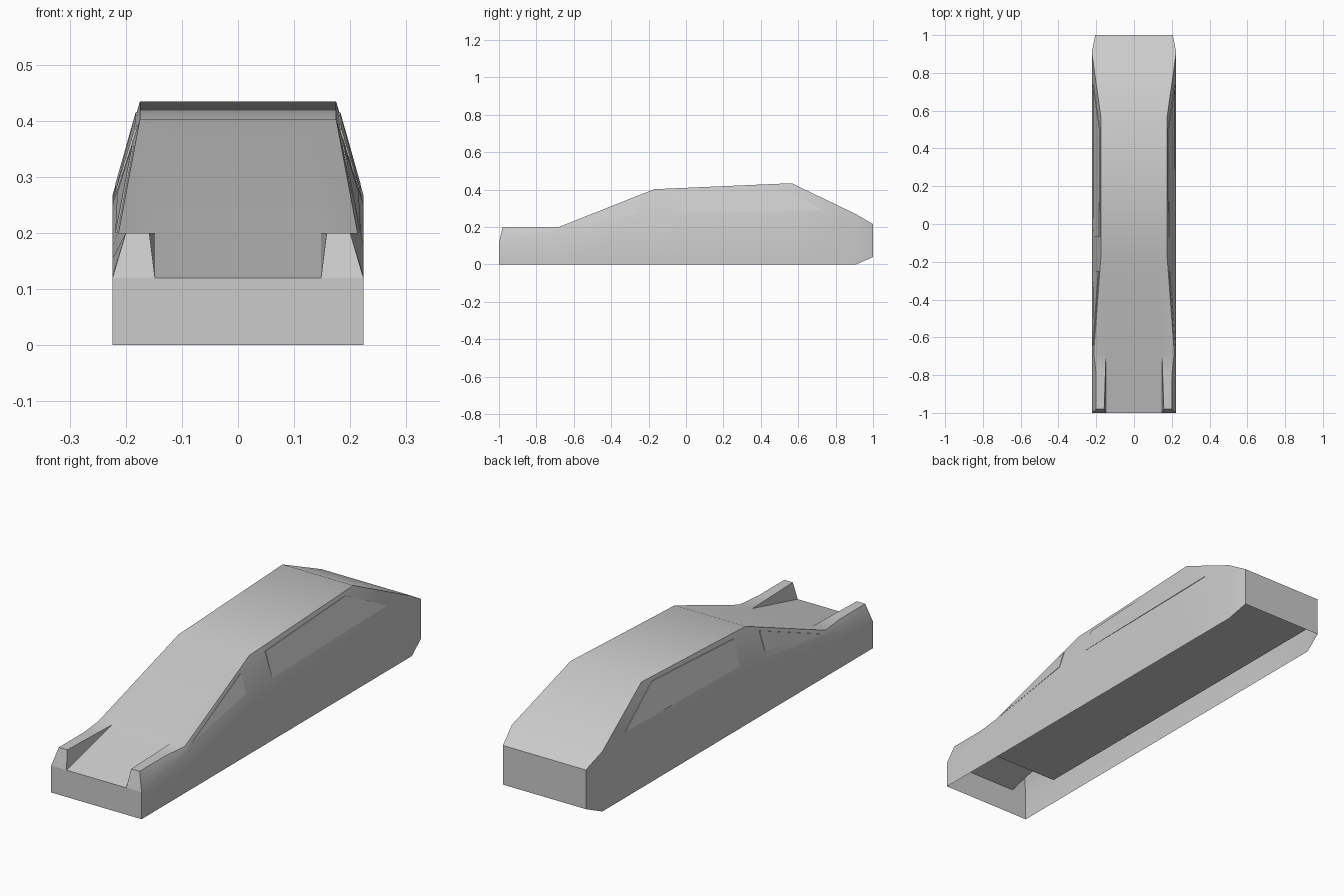
import bpy, bmesh, math

cube = bpy.data.objects.get("Cube")
if cube:
    bpy.data.objects.remove(cube, do_unlink=True)

grey = bpy.data.materials.new("plain grey")
grey.use_nodes = True
GREY = (0.6, 0.6, 0.6, 1)
grey.diffuse_color = GREY
grey.node_tree.nodes["Principled BSDF"].inputs["Base Color"].default_value = GREY


def make_object(name, bm):
    mesh = bpy.data.meshes.new(name)
    bm.to_mesh(mesh)
    bm.free()
    mesh.materials.append(grey)
    obj = bpy.data.objects.new(name, mesh)
    bpy.context.collection.objects.link(obj)
    return obj


# Body stations: y, sill z, belt (x, z), top edge (x, z), inner edge (x, z), bed edge (x, z)
W = .2235
STATIONS = [
    (-1.00, 0, (W, .12), (W, .12), (.148, .12), (.148, .12)),
    (-0.98, 0, (W, .125), (.20, .20), (.158, .20), (.148, .125)),
    (-0.80, 0, (W, .155), (.20, .20), (.152, .20), (.148, .170)),
    (-0.68, 0, (W, .178), (.213, .20), (.148, .20), (.148, .20)),
    (-0.17, 0, (W, .252), (.175, .402), (.122, .402), (.122, .402)),
    (0.565, 0, (W, .255), (.175, .434), (.122, .434), (.122, .434)),
    (0.91, 0, (W, .268), (W, .268), (.157, .268), (.157, .268)),
    (1.00, .04, (.205, .215), (.205, .215), (.143, .215), (.143, .215)),
]

# Body shell, open underneath
bm = bmesh.new()
rings = []
for y, sill, belt, top, inner, bed in STATIONS:
    half = [(belt[0], sill), belt, top, inner, bed]
    ring = half + [(-x, z) for x, z in reversed(half)]
    rings.append([bm.verts.new((x, y, z)) for x, z in ring])
for a, b in zip(rings, rings[1:]):
    for i in range(len(a) - 1):
        bm.faces.new((a[i], b[i], b[i + 1], a[i + 1]))
bm.faces.new(rings[0])
bm.faces.new(rings[-1][::-1])
bmesh.ops.remove_doubles(bm, verts=bm.verts, dist=0.0005)
bmesh.ops.dissolve_degenerate(bm, edges=bm.edges, dist=0.0005)
bmesh.ops.recalc_face_normals(bm, faces=bm.faces)
# Crisp front panel edge
for edge in bm.edges:
    if all(v.co.y < -.99 for v in edge.verts):
        edge.smooth = False
body = make_object("body_shell", bm)
bpy.ops.object.select_all(action='DESELECT')
body.select_set(True)
bpy.context.view_layer.objects.active = body
bpy.ops.object.shade_smooth_by_angle(angle=math.radians(32), keep_sharp_edges=True)

# Flat floor recessed into the underside
bm = bmesh.new()
floor = [(-.205, -.79), (-.205, .999), (.205, .999), (.205, -.79)]
bm.faces.new([bm.verts.new((x, y, .098)) for x, y in floor])
bm.faces.ensure_lookup_table()
bm.faces[0].normal_update()
if bm.faces[0].normal.z > 0:
    bm.faces[0].normal_flip()
make_object("underside_floor", bm)


def side_x(y, z):
    """Half width of the cabin side at a given length and height."""
    for a, b in zip(STATIONS, STATIONS[1:]):
        if a[0] <= y <= b[0]:
            t = (y - a[0]) / (b[0] - a[0])
            mix = lambda k, j: a[k][j] + t * (b[k][j] - a[k][j])
            s = (z - mix(2, 1)) / (mix(3, 1) - mix(2, 1))
            return mix(2, 0) + max(0, min(1, s)) * (mix(3, 0) - mix(2, 0))


# Thin side window plates: y, z and how far each corner stands proud of the body
WINDOWS = {
    "side_window": [(-.07, .275, .002), (.74, .288, .002), (.50, .415, .003), (-.07, .385, .003)],
    "front_quarter_window": [(-.64, .20, .002), (-.25, .272, .002), (-.25, .355, .003)],
}
for name, outline in WINDOWS.items():
    for side, sign in (("left", 1), ("right", -1)):
        bm = bmesh.new()
        layers = [[bm.verts.new((sign * (side_x(y, z) + out - depth), y, z)) for y, z, out in outline]
                  for depth in (.006, 0)]
        bm.faces.new(layers[0][::-1])
        bm.faces.new(layers[1])
        for i in range(len(outline)):
            j = (i + 1) % len(outline)
            bm.faces.new((layers[0][i], layers[0][j], layers[1][j], layers[1][i]))
        bmesh.ops.recalc_face_normals(bm, faces=bm.faces)
        make_object(f"{name}_{side}", bm)
